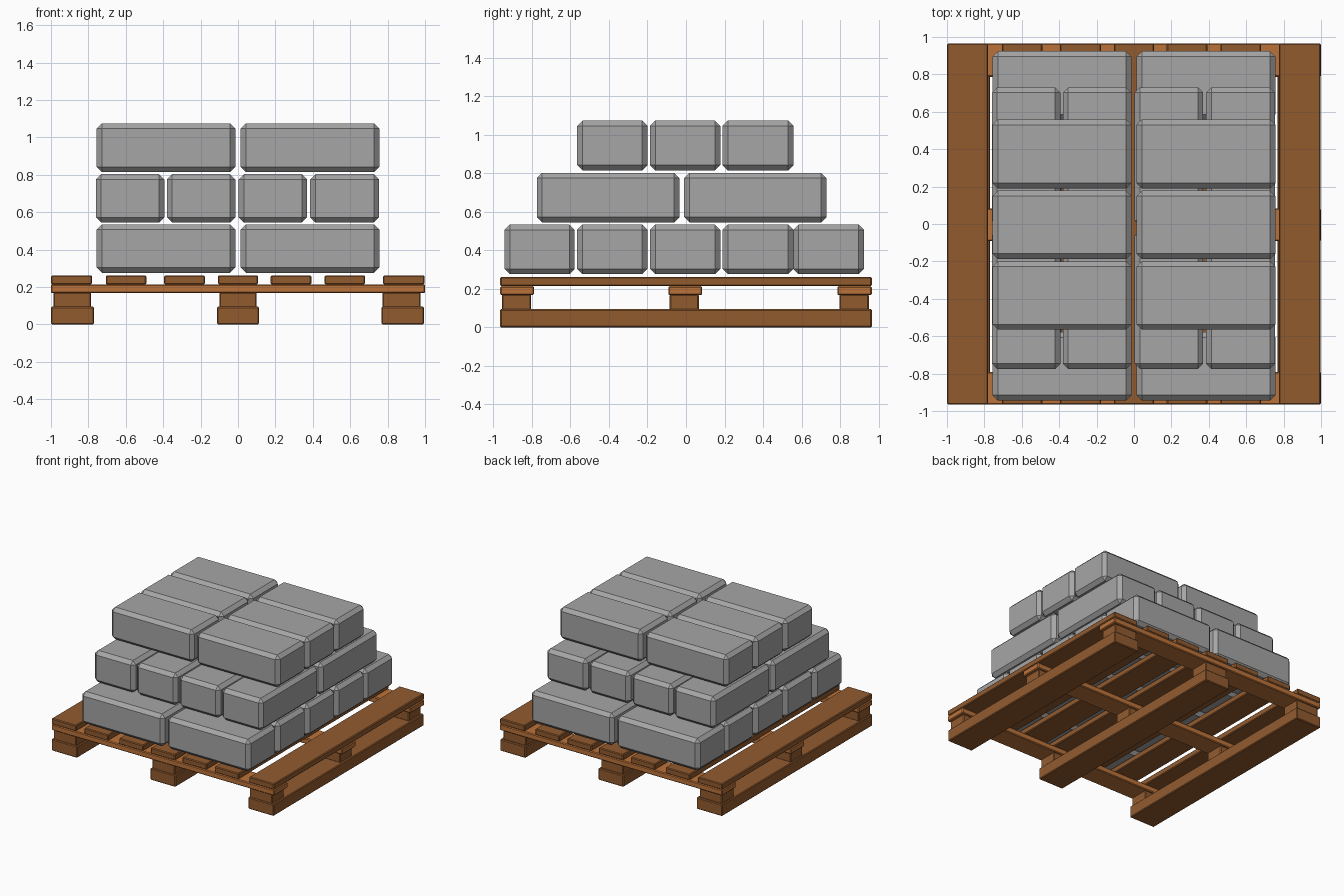
import bpy
import bmesh

cube = bpy.data.objects.get("Cube")
if cube:
    bpy.data.objects.remove(cube, do_unlink=True)


def material(name, rgb):
    mat = bpy.data.materials.new(name)
    mat.use_nodes = True
    mat.diffuse_color = (*rgb, 1)
    mat.node_tree.nodes["Principled BSDF"].inputs["Base Color"].default_value = (*rgb, 1)
    return mat


wood = material("brown wood", (0.29, 0.105, 0.028))
light_wood = material("light wood", (0.50, 0.17, 0.042))
stone = material("grey stone", (0.38, 0.38, 0.38))


def box(name, xs, ys, zs, mat, chamfer):
    """Chamfered block spanning the given ranges."""
    mesh = bpy.data.meshes.new(name)
    bm = bmesh.new()
    bmesh.ops.create_cube(bm, size=1)
    for v in bm.verts:
        for i, (lo, hi) in enumerate((xs, ys, zs)):
            v.co[i] = hi if v.co[i] > 0 else lo
    bmesh.ops.bevel(bm, geom=bm.edges[:], offset=chamfer, segments=1,
                    profile=0.5, affect='EDGES')
    bm.to_mesh(mesh)
    bm.free()
    mesh.materials.append(mat)
    obj = bpy.data.objects.new(name, mesh)
    bpy.context.collection.objects.link(obj)
    return obj


LENGTH = (-0.965, 0.965)
EDGE = 0.006

# Pallet: runners along the bottom
runners = [(-1, -0.77), (-0.113, 0.113), (0.767, 0.995)]
for xs in runners:
    box("runner", xs, LENGTH, (0, 0.095), wood, EDGE)

# Pallet: spacer blocks between runners and cross boards
for x0, x1 in [(-0.987, -0.785), (-0.1, 0.1), (0.772, 0.977)]:
    for ys in [(-0.957, -0.805), (-0.085, 0.067), (0.797, 0.95)]:
        box("spacer_block", (x0, x1), ys, (0.09, 0.172), wood, EDGE)

# Pallet: cross boards
for ys in [(-0.965, -0.79), (-0.092, 0.083), (0.787, 0.965)]:
    box("cross_board", (-1, 1), ys, (0.167, 0.214), light_wood, EDGE)

# Pallet: deck slats
for xs in [(-1, -0.78), (-0.707, -0.49), (-0.395, -0.177), (-0.108, 0.108),
           (0.175, 0.392), (0.463, 0.68), (0.775, 0.998)]:
    box("deck_slat", xs, LENGTH, (0.214, 0.262), wood, EDGE)

# Stone blocks: the outer layers lie across, the middle layer lies lengthwise
across_x = [(-0.756, -0.014), (0.014, 0.756)]
across_y = [(-0.565, -0.2), (-0.187, 0.178), (0.19, 0.558)]
layers = [
    (across_x, [(-0.943, -0.578)] + across_y + [(0.557, 0.924)], (0.276, 0.535)),
    ([(-0.76, -0.394), (-0.38, -0.014), (0.004, 0.37), (0.386, 0.754)],
     [(-0.775, -0.034), (-0.01, 0.73)], (0.545, 0.803)),
    (across_x, across_y, (0.815, 1.075)),
]
for columns, rows, zs in layers:
    for xs in columns:
        for ys in rows:
            box("stone_block", xs, ys, zs, stone, 0.028)
